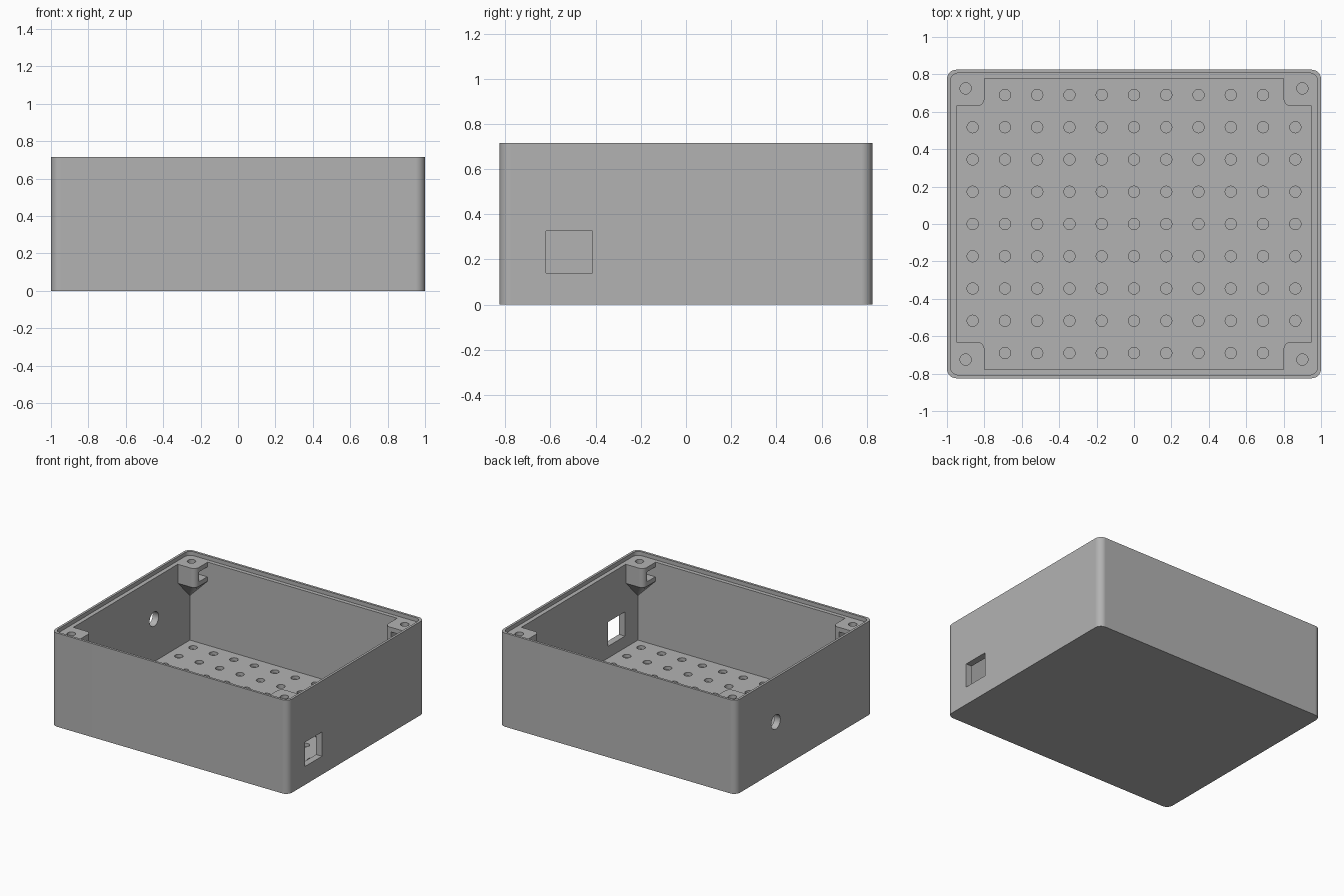
import bpy, bmesh, math
from mathutils import Matrix, Vector

if "Cube" in bpy.data.objects:
    bpy.data.objects.remove(bpy.data.objects["Cube"], do_unlink=True)

HX, HY, HEIGHT = 1.0, 0.825, 0.715      # outer half sizes and height
IX, IY, FLOOR = 0.95, 0.777, 0.05       # cavity half sizes and floor level
LEDGE = 0.685                           # level of the lid seat
PITCH = 0.1725                          # spacing of the floor holes

grey = bpy.data.materials.new("plain grey")
grey.use_nodes = True
grey.diffuse_color = (0.45, 0.45, 0.45, 1)
grey.node_tree.nodes["Principled BSDF"].inputs["Base Color"].default_value = (0.45, 0.45, 0.45, 1)


def make(name, bm):
    bmesh.ops.recalc_face_normals(bm, faces=bm.faces)
    mesh = bpy.data.meshes.new(name)
    bm.to_mesh(mesh)
    bm.free()
    mesh.materials.append(grey)
    obj = bpy.data.objects.new(name, mesh)
    bpy.context.collection.objects.link(obj)
    return obj


def arc(cx, cy, r, start, steps=8):
    angles = [math.radians(start + 90 * i / steps) for i in range(steps + 1)]
    return [(cx + r * math.cos(a), cy + r * math.sin(a)) for a in angles]


def rounded_outline(hx, hy, r):
    pts = []
    for sx, sy, start in ((1, 1, 0), (-1, 1, 90), (-1, -1, 180), (1, -1, 270)):
        pts += arc(sx * (hx - r), sy * (hy - r), r, start)
    return pts


def add_prism(bm, pts, z0, z1):
    low = [bm.verts.new((x, y, z0)) for x, y in pts]
    high = [bm.verts.new((x, y, z1)) for x, y in pts]
    bm.faces.new(high)
    bm.faces.new(low[::-1])
    for i in range(len(pts)):
        j = (i + 1) % len(pts)
        bm.faces.new((low[i], low[j], high[j], high[i]))
    return low


def add_box(bm, x0, x1, y0, y1, z0, z1):
    add_prism(bm, [(x0, y0), (x1, y0), (x1, y1), (x0, y1)], z0, z1)


def add_cylinder(bm, centre, r, depth, segments=24, axis="Z"):
    turn = Matrix.Rotation(math.pi / 2, 4, "Y") if axis == "X" else Matrix()
    bmesh.ops.create_cone(bm, cap_ends=True, segments=segments, radius1=r, radius2=r,
                          depth=depth, matrix=Matrix.Translation(centre) @ turn)


def cut(target, tool):
    mod = target.modifiers.new("cut", "BOOLEAN")
    mod.operation, mod.solver, mod.object = "DIFFERENCE", "EXACT", tool
    bpy.context.view_layer.objects.active = target
    bpy.ops.object.modifier_apply(modifier=mod.name)
    bpy.data.objects.remove(tool, do_unlink=True)


# Enclosure body
bm = bmesh.new()
add_prism(bm, rounded_outline(HX, HY, 0.05), 0, HEIGHT)
body = make("enclosure_body", bm)

# Cavity, with the four corner screw posts left standing
bm = bmesh.new()
add_box(bm, -IX, IX, -IY, IY, FLOOR, 1)
cavity = make("cavity_cutter", bm)
posts = bmesh.new()
for sx in (-1, 1):
    for sy in (-1, 1):
        pts = arc(0.84, 0.67, 0.04, 180) + [(1.05, 0.63), (1.05, 0.9), (0.8, 0.9)]
        low = add_prism(posts, [(sx * x, sy * y) for x, y in pts], 0.54, 1.2)
        # Underside tapers to a point in the corner
        base = next(f for f in low[0].link_faces if all(v in low for v in f.verts))
        tip = posts.verts.new((sx * 0.96, sy * (IY + 0.01), 0.38))
        posts.faces.remove(base)
        for a, b in zip(low, low[1:] + low[:1]):
            posts.faces.new((a, b, tip))
cut(cavity, make("post_cutter", posts))
cut(body, cavity)

# Recessed lid seat around the rim
bm = bmesh.new()
add_prism(bm, rounded_outline(HX - 0.018, HY - 0.018, 0.045), LEDGE, 1)
cut(body, make("lid_seat_cutter", bm))

# Blind floor holes, post screw holes, side openings
bm = bmesh.new()
for i in range(-5, 6):
    for j in range(-4, 5):
        add_cylinder(bm, (i * PITCH, j * PITCH, FLOOR), 0.03, 0.05)
add_box(bm, 0.9, 1.1, -0.62, -0.415, 0.14, 0.325)
add_cylinder(bm, (-1, 0.345, 0.375), 0.055, 0.2, axis="X")
for sx in (-1, 1):
    for sy in (-1, 1):
        add_cylinder(bm, (sx * 0.9, sy * 0.725, 0.65), 0.03, 0.3)
cut(body, make("hole_cutter", bm))

# Nut slots, turning a quarter from post to post
bm = bmesh.new()
for s in (-1, 1):
    xs = sorted((s * 0.75, s * 0.945))
    ys = sorted((-s * 0.675, -s * 0.772))
    add_box(bm, *xs, *ys, 0.575, 0.65)
    xs = sorted((s * 0.85, s * 0.945))
    ys = sorted((s * 0.58, s * 0.772))
    add_box(bm, *xs, *ys, 0.575, 0.65)
cut(body, make("nut_slot_cutter", bm))

# Smooth the rounded corners and holes, keep the walls flat
bpy.ops.object.select_all(action="DESELECT")
body.select_set(True)
bpy.context.view_layer.objects.active = body
bpy.ops.object.shade_smooth_by_angle(angle=math.radians(30))
weighted = body.modifiers.new("flat walls", "WEIGHTED_NORMAL")
weighted.keep_sharp = True
